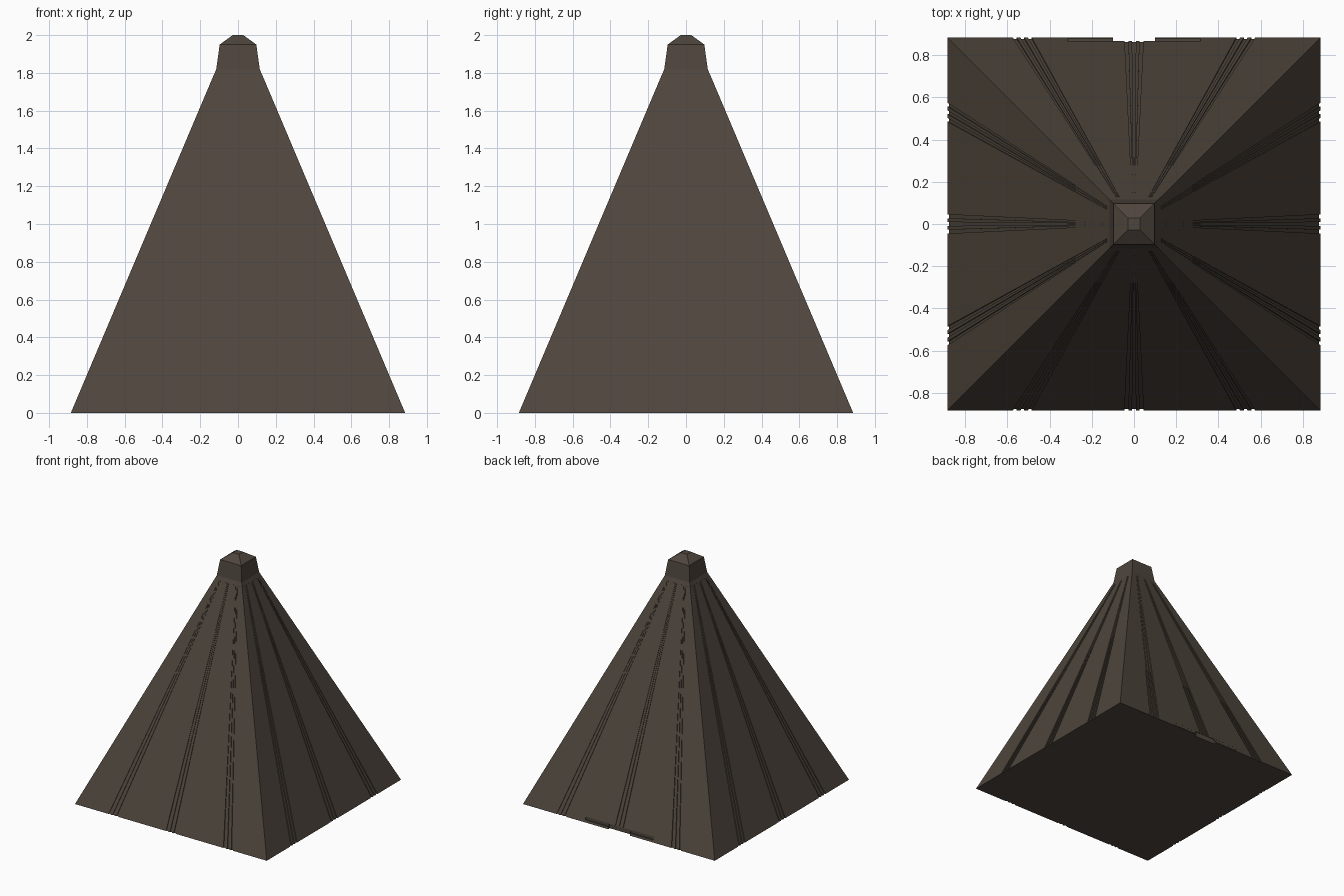
import bpy, bmesh
from mathutils import Matrix, Vector

if "Cube" in bpy.data.objects:
    bpy.data.objects.remove(bpy.data.objects["Cube"])

stone = bpy.data.materials.new("dark brown stone")
stone.diffuse_color = (0.078, 0.061, 0.046, 1)
stone.use_nodes = True
stone.node_tree.nodes["Principled BSDF"].inputs["Base Color"].default_value = stone.diffuse_color


def make_object(name, bm):
    bmesh.ops.recalc_face_normals(bm, faces=bm.faces[:])
    me = bpy.data.meshes.new(name)
    bm.to_mesh(me)
    bm.free()
    me.materials.append(stone)
    ob = bpy.data.objects.new(name, me)
    bpy.context.collection.objects.link(ob)
    return ob


def loft(name, rings):
    """Closed skin through rings of equal point count."""
    bm = bmesh.new()
    loops = [[bm.verts.new(p) for p in ring] for ring in rings]
    n = len(loops[0])
    for a, b in zip(loops, loops[1:]):
        for i in range(n):
            bm.faces.new((a[i], a[(i + 1) % n], b[(i + 1) % n], b[i]))
    bm.faces.new(loops[0][::-1])
    bm.faces.new(loops[-1])
    return make_object(name, bm)


def grooved_ring(z, half, group, gap, width, depth):
    """Square outline with three groups of three grooves per side."""
    side = [(-half, -half)]
    for g in (-group, 0, group):
        for k in (-1, 0, 1):
            c = g + k * gap
            l, r = c - width / 2, c + width / 2
            side += [(l, -half), (l, -half + depth), (r, -half + depth), (r, -half)]
    ring = []
    for q in range(4):
        rot = Matrix.Rotation(q * 1.5707963268, 3, 'Z')
        ring += [rot @ Vector((x, y, z)) for x, y in side]
    return ring


def square(z, h):
    return [(-h, -h, z), (h, -h, z), (h, h, z), (-h, h, z)]


# Sloping body with radiating grooves
body = loft("pyramid_body", [
    grooved_ring(0, 0.885, 0.53, 0.036, 0.018, 0.007),
    grooved_ring(1.79, 0.128, 0.078, 0.007, 0.0035, 0.002)])

# Neck and capstone
loft("capstone", [square(1.785, 0.1295), square(1.82, 0.115),
                  square(1.95, 0.097), square(2.0, 0.028)])


# Entrance notch and the shallow slots beside it, cut into the back foot
def cut(name, size, loc):
    bm = bmesh.new()
    bmesh.ops.create_cube(bm, size=1, matrix=Matrix.Translation(loc) @ Matrix.Diagonal((*size, 1)))
    cutter = make_object(name, bm)
    cutter.hide_render = True
    cutter.hide_set(True)
    mod = body.modifiers.new(name, 'BOOLEAN')
    mod.operation = 'DIFFERENCE'
    mod.solver = 'EXACT'
    mod.object = cutter


cut("entrance_cutter", (0.2, 0.1, 0.08), (0, 0.913, 0))
for s, side in ((-1, "left"), (1, "right")):
    cut(side + "_slot_cutter", (0.215, 0.1, 0.025), (s * 0.208, 0.917, 0.0285))
